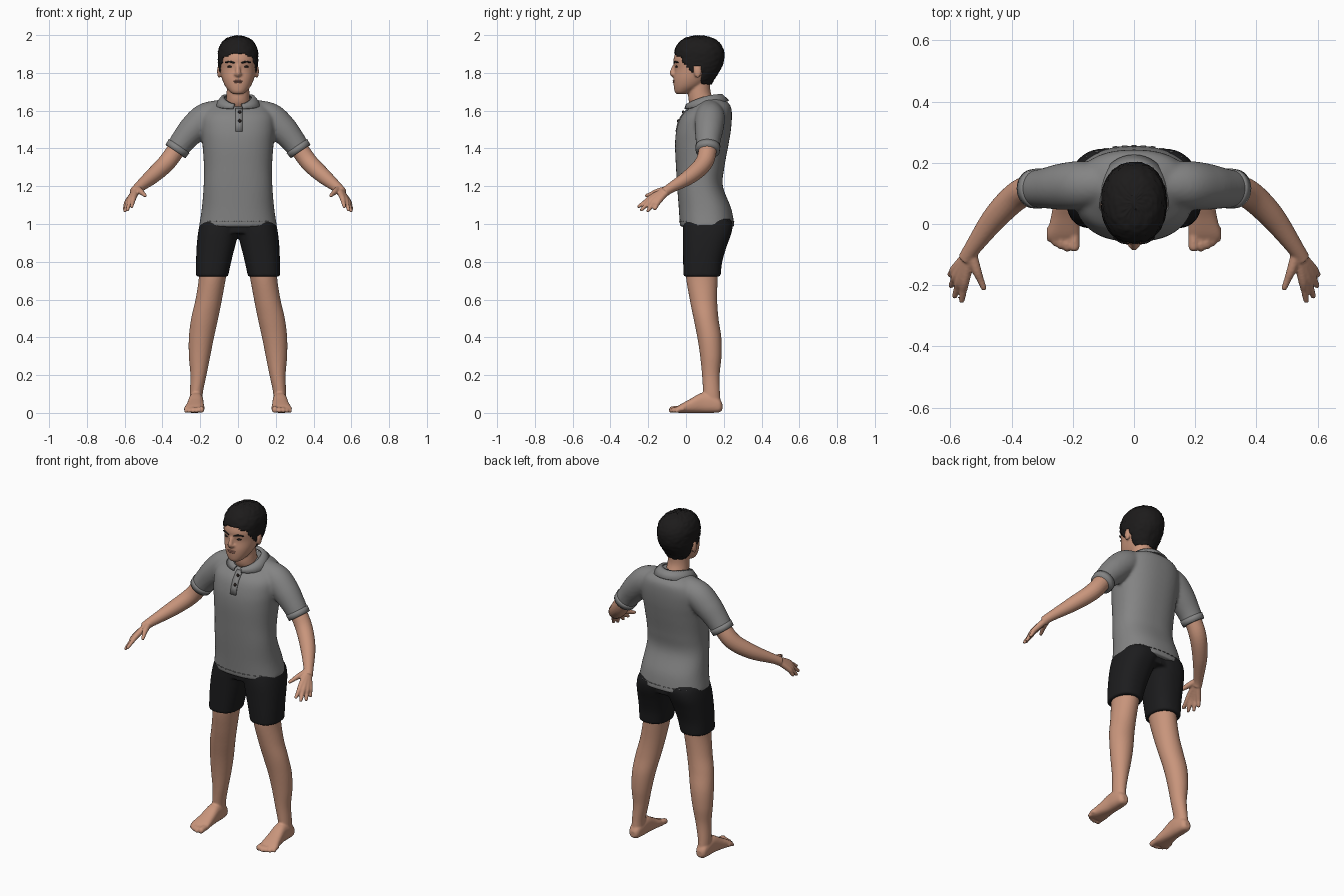
import bpy, bmesh, math, random
from mathutils import Vector

random.seed(4)


def material(name, rgb):
    m = bpy.data.materials.new(name)
    m.diffuse_color = (*rgb, 1)
    return m


SKIN = material("skin", (0.58, 0.30, 0.20))
LIP = material("lip", (0.42, 0.19, 0.14))
GREY = material("shirt grey", (0.23, 0.23, 0.23))
TRIM = material("trim grey", (0.17, 0.17, 0.17))
BLACK = material("shorts black", (0.012, 0.012, 0.013))
HAIR = material("hair black", (0.012, 0.011, 0.011))
DARK = material("eye dark", (0.02, 0.014, 0.012))


def spline(rows, n=6):
    """Smooth curve through rows of numbers."""
    out = []
    for i in range(len(rows) - 1):
        p1, p2 = rows[i], rows[i + 1]
        p0, p3 = rows[max(i - 1, 0)], rows[min(i + 2, len(rows) - 1)]
        for j in range(n):
            t = j / n
            out.append([0.5 * (2 * b + (c - a) * t + (2 * a - 5 * b + 4 * c - d) * t * t
                               + (3 * b - a - 3 * c + d) * t ** 3)
                        for a, b, c, d in zip(p0, p1, p2, p3)])
    return out + [list(rows[-1])]


def loft(bm, rings, caps=True):
    loops = [[bm.verts.new(p) for p in r] for r in rings]
    k = len(loops[0])
    faces = [bm.faces.new((a[i], a[(i + 1) % k], b[(i + 1) % k], b[i]))
             for a, b in zip(loops, loops[1:]) for i in range(k)]
    if caps:
        faces += [bm.faces.new(loops[0]), bm.faces.new(loops[-1])]
    bmesh.ops.recalc_face_normals(bm, faces=faces)


def slab(bm, rows, axis='z', sides=(1,), seg=40, power=2.0, n=6, caps=True):
    """Rows (t, a0, a1, b0, b1): oval sections stacked along z or y."""
    for s in sides:
        rings = []
        for t, a0, a1, b0, b1 in spline(rows, n):
            ring = []
            for i in range(seg):
                c, d = math.cos(math.tau * i / seg), math.sin(math.tau * i / seg)
                a = (a0 + a1) / 2 + (a1 - a0) / 2 * math.copysign(abs(c) ** (2 / power), c)
                b = (b0 + b1) / 2 + (b1 - b0) / 2 * math.copysign(abs(d) ** (2 / power), d)
                ring.append((s * a, b, t) if axis == 'z' else (s * a, t, b))
            rings.append(ring)
        loft(bm, rings, caps)


def tube(bm, rows, sides=(1, -1), seg=20, n=6):
    """Rows (x, y, z, r): round limb along a curve."""
    for s in sides:
        pts = spline(rows, n)
        cen = [Vector((s * p[0], p[1], p[2])) for p in pts]
        rings = []
        for i, c in enumerate(cen):
            d = (cen[min(i + 1, len(cen) - 1)] - cen[max(i - 1, 0)]).normalized()
            u = d.cross(Vector((0.1, 0.9, 0.43))).normalized()
            v = d.cross(u)
            r = max(pts[i][3], 0.001)
            rings.append([c + r * (math.cos(math.tau * j / seg) * u + math.sin(math.tau * j / seg) * v)
                          for j in range(seg)])
        loft(bm, rings)


def ball(bm, x, y, z, rx, ry, rz, sides=(1, -1)):
    for s in sides:
        vs = bmesh.ops.create_uvsphere(bm, u_segments=16, v_segments=10, radius=1)["verts"]
        for v in vs:
            v.co = (s * x + v.co.x * rx, y + v.co.y * ry, z + v.co.z * rz)


def make(name, bm, mat, voxel=0, smooth=0, thick=0):
    me = bpy.data.meshes.new(name)
    bm.to_mesh(me)
    bm.free()
    me.materials.append(mat)
    for p in me.polygons:
        p.use_smooth = True
    ob = bpy.data.objects.new(name, me)
    bpy.context.collection.objects.link(ob)
    if voxel:
        m = ob.modifiers.new("blend", 'REMESH')
        m.mode, m.voxel_size, m.use_smooth_shade = 'VOXEL', voxel, True
    if smooth:
        m = ob.modifiers.new("soften", 'SMOOTH')
        m.factor, m.iterations = 0.5, smooth
    if thick:
        m = ob.modifiers.new("thickness", 'SOLIDIFY')
        m.thickness, m.offset = thick, -1
    return ob


BOTH = (1, -1)

# Legs, feet and toes
bm = bmesh.new()
slab(bm, [(.82, .045, .21, 0, .175), (.72, .063, .207, 0, .168), (.6, .085, .225, .02, .165),
          (.5, .105, .248, .04, .172), (.4, .127, .26, .06, .187), (.3, .147, .26, .075, .188),
          (.2, .167, .252, .085, .178), (.1, .187, .255, .09, .18), (.03, .188, .255, .085, .187)],
     sides=BOTH)
slab(bm, [(.192, .205, .24, .015, .05), (.175, .192, .255, .003, .075), (.13, .185, .26, 0, .1),
          (.08, .183, .262, 0, .105), (.02, .18, .272, 0, .072), (-.03, .177, .284, 0, .045),
          (-.052, .184, .282, .002, .03)], 'y', BOTH, power=2.5)
for x, tip, r in [(.195, -.08, .017), (.219, -.081, .012), (.239, -.074, .012),
                  (.258, -.064, .011), (.275, -.05, .011)]:
    tube(bm, [(x, -.01, .022, r), (x, tip + .015, .019, r), (x, tip, r * .9, r * .95),
              (x, tip - .009, r * .8, r * .5)])
make("legs", bm, SKIN, 0.006, 2)

# Arms and hands
bm = bmesh.new()
tube(bm, [(.25, .118, 1.49, .045), (.325, .115, 1.395, .048), (.382, .092, 1.32, .047),
          (.455, .02, 1.252, .041), (.53, -.082, 1.19, .027), (.55, -.115, 1.168, .026)])
for knuckle, tip in [((.551, -.18, 1.143), (.563, -.25, 1.093)),
                     ((.567, -.178, 1.132), (.586, -.236, 1.075)),
                     ((.579, -.165, 1.123), (.598, -.202, 1.069)),
                     ((.585, -.147, 1.118), (.602, -.166, 1.078)),
                     ((.515, -.15, 1.172), (.491, -.21, 1.15))]:
    k, t = Vector(knuckle), Vector(tip)
    tube(bm, [(.533, -.09, 1.187, .018), (*knuckle, .0155), (*k.lerp(t, .55), .0115),
              (*t, .009), (*k.lerp(t, 1.1), .004)])
make("arms", bm, SKIN, 0.005, 2)

# Head, neck, nose and ears
bm = bmesh.new()
slab(bm, [(1.58, -.085, .085, .06, .18), (1.64, -.065, .065, .018, .155),
          (1.7, -.06, .06, .012, .13), (1.77, -.06, .06, .02, .13)])
slab(bm, [(1.688, -.026, .026, -.05, -.005), (1.70, -.044, .044, -.06, .03),
          (1.73, -.068, .068, -.065, .085), (1.77, -.085, .085, -.066, .13),
          (1.82, -.096, .096, -.06, .17), (1.87, -.099, .099, -.066, .185),
          (1.92, -.093, .093, -.05, .185), (1.96, -.07, .07, -.02, .16),
          (1.985, -.03, .03, .02, .12)], power=2.15)
tube(bm, [(0, -.055, 1.85, .009), (0, -.067, 1.82, .012), (0, -.073, 1.797, .014),
          (0, -.06, 1.786, .012)], sides=(1,))
ball(bm, .013, -.066, 1.793, .009, .011, .008)
ball(bm, .1, .062, 1.808, .011, .02, .036)
make("head", bm, SKIN, 0.006, 3)

# Facial details
bm = bmesh.new()
ball(bm, .04, -.049, 1.833, .017, .008, .006)
make("eyes", bm, DARK)
bm = bmesh.new()
tube(bm, [(.017, -.062, 1.852, .004), (.042, -.058, 1.859, .005), (.068, -.042, 1.855, .003)])
make("eyebrows", bm, HAIR)
bm = bmesh.new()
ball(bm, 0, -.063, 1.758, .028, .008, .004, (1,))
ball(bm, 0, -.063, 1.750, .022, .008, .005, (1,))
make("lips", bm, LIP)


# Short hair cap trimmed to a hairline
def hairline(p):
    if p.y < -.02:
        return 1.905 - max(0, abs(p.x) - .03) * .5
    if p.y < .04:
        return 1.86 - (p.y + .02) * 1.1
    return 1.84 if p.y < .082 else 1.74


bm = bmesh.new()
slab(bm, [(1.735, -.06, .06, .0, .135), (1.77, -.085, .085, -.03, .153),
          (1.82, -.102, .102, -.055, .185), (1.87, -.107, .107, -.067, .202),
          (1.92, -.105, .105, -.06, .2), (1.96, -.086, .086, -.038, .178),
          (1.985, -.056, .056, -.005, .14), (1.998, -.01, .01, .05, .09)],
     seg=64, power=2.15)
bmesh.ops.delete(bm, geom=[f for f in bm.faces if f.calc_center_median().z
                           < hairline(f.calc_center_median())], context='FACES')
mid = Vector((0, .07, 1.86))
for v in bm.verts:
    v.co += (v.co - mid).normalized() * random.uniform(-.003, .002)
make("hair", bm, HAIR, thick=.016)

# Shirt body with sleeves
bm = bmesh.new()
slab(bm, [(.985, -.207, .207, -.032, .257), (1.08, -.192, .192, -.038, .24),
          (1.2, -.182, .182, -.047, .195), (1.3, -.18, .18, -.053, .203),
          (1.42, -.188, .188, -.058, .225), (1.5, -.195, .195, -.05, .238),
          (1.57, -.192, .192, -.025, .243), (1.62, -.16, .16, .026, .238),
          (1.648, -.12, .12, .055, .215), (1.668, -.08, .08, .065, .18)], power=2.35, seg=56)
tube(bm, [(.09, .13, 1.593, .066), (.17, .127, 1.562, .079), (.235, .122, 1.505, .076),
          (.29, .117, 1.442, .066), (.328, .115, 1.388, .06)], seg=32)
make("shirt", bm, GREY, 0.009, 4)

# Sleeve cuffs
bm = bmesh.new()
tube(bm, [(.312, .116, 1.412, .066), (.331, .115, 1.384, .0635)], seg=32, n=2)
make("sleeve_cuffs", bm, GREY)

# Folded collar, open at the front
bm = bmesh.new()
rows = []
for i in range(41):
    a = math.radians(-168 + 336 * i / 40)       # zero is the back of the neck
    f = (1 - math.cos(a)) / 2                    # one is the front
    flare = 0.012 * f
    s, c = math.sin(a), math.cos(a)
    rows.append([bm.verts.new(p) for p in (
        (.072 * s, .09 + .08 * c, 1.685 - .05 * f ** 2),
        (.088 * s, .095 + .098 * c, 1.688 - .055 * f ** 2),
        ((.118 + flare) * s, .105 + (.122 - .006 * f) * c, 1.655 - .045 * f))])
for r0, r1 in zip(rows, rows[1:]):
    for j in range(2):
        bm.faces.new((r0[j], r0[j + 1], r1[j + 1], r1[j]))
bmesh.ops.recalc_face_normals(bm, faces=bm.faces[:])
make("collar", bm, GREY, thick=.008)

# Button placket and buttons
bm = bmesh.new()
strip = [[bm.verts.new((x, y, z)) for x in (-.014, .024)]
         for y, z in ((-.056, 1.49), (-.047, 1.53), (-.03, 1.57), (-.006, 1.6), (.012, 1.615))]
for a, b in zip(strip, strip[1:]):
    bm.faces.new((a[0], a[1], b[1], b[0]))
make("placket", bm, GREY, thick=.006)
bm = bmesh.new()
ball(bm, .009, -.014, 1.593, .009, .007, .009, (1,))
ball(bm, .009, -.041, 1.546, .009, .007, .009, (1,))
make("buttons", bm, DARK)

# Stitched hem, as short dashes around the bottom of the shirt front and back
bm = bmesh.new()
for i in range(-5, 6):
    for side in (-1, 1):
        x = i * .03
        h = .145 * (1 - (abs(x) / .204) ** 2.35) ** (1 / 2.35)
        ball(bm, x, .11 + side * h, 1.015, .011, .003, .002, (1,))
make("hem_stitches", bm, TRIM)

# Shorts
bm = bmesh.new()
slab(bm, [(.722, .053, .222, -.014, .183), (.8, .036, .222, -.015, .192),
          (.88, .016, .219, -.016, .215), (.95, -.004, .212, -.017, .24),
          (1.0, -.03, .202, -.015, .247), (1.03, -.04, .19, -.01, .235)],
     sides=BOTH, power=2.4)
slab(bm, [(.95, -.12, .12, -.008, .232), (1.03, -.12, .12, -.008, .232)], power=2.6)
make("shorts", bm, BLACK, 0.008, 2)
